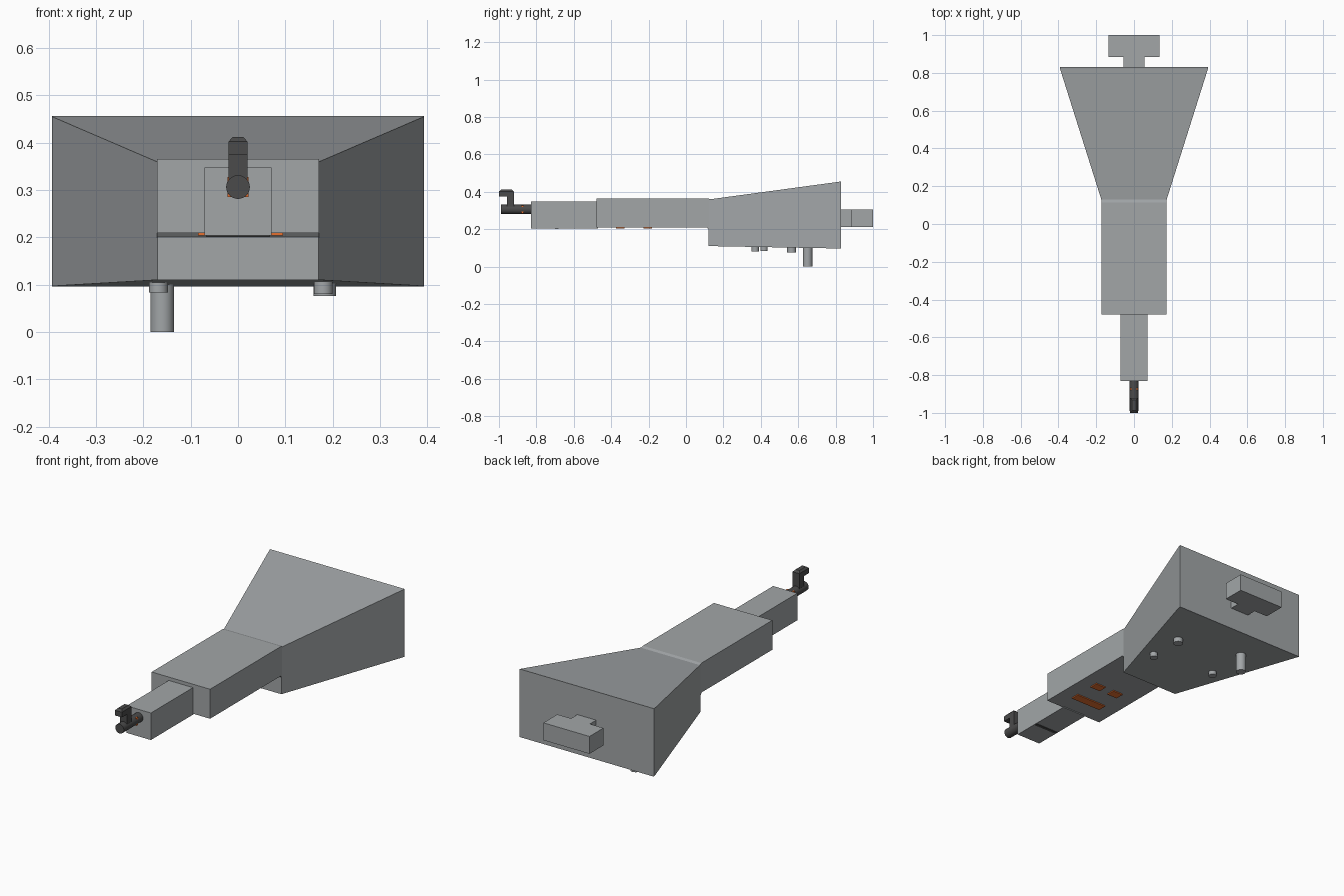
import bpy, bmesh, math
from mathutils import Matrix, Vector

if "Cube" in bpy.data.objects:
    bpy.data.objects.remove(bpy.data.objects["Cube"])


def material(name, rgb):
    m = bpy.data.materials.new(name)
    m.diffuse_color = (*rgb, 1)
    m.use_nodes = True
    m.node_tree.nodes["Principled BSDF"].inputs["Base Color"].default_value = m.diffuse_color
    return m


GREY = material("body_grey", (0.36, 0.38, 0.39))
DARK = material("dark_metal", (0.07, 0.07, 0.07))
ORANGE = material("orange", (0.85, 0.17, 0.03))


def finish(name, bm, mat):
    bmesh.ops.recalc_face_normals(bm, faces=bm.faces)
    me = bpy.data.meshes.new(name)
    bm.to_mesh(me)
    bm.free()
    me.materials.append(mat)
    ob = bpy.data.objects.new(name, me)
    bpy.context.collection.objects.link(ob)
    return ob


def prism(name, pts, vec, mat):
    """Extrude a planar polygon along a vector."""
    bm = bmesh.new()
    face = bm.faces.new([bm.verts.new(p) for p in pts])
    ext = bmesh.ops.extrude_face_region(bm, geom=[face])
    verts = [g for g in ext["geom"] if isinstance(g, bmesh.types.BMVert)]
    bmesh.ops.translate(bm, verts=verts, vec=Vector(vec))
    return finish(name, bm, mat)


def box(name, x0, x1, y0, y1, z0, z1, mat):
    return prism(name, [(x0, y0, z0), (x1, y0, z0), (x1, y1, z0), (x0, y1, z0)],
                 (0, 0, z1 - z0), mat)


def cylinder(name, centre, radius, depth, axis, mat):
    bm = bmesh.new()
    rot = Matrix.Rotation(math.pi / 2, 4, 'X') if axis == 'Y' else Matrix()
    bmesh.ops.create_cone(bm, cap_ends=True, segments=32, radius1=radius, radius2=radius,
                          depth=depth, matrix=Matrix.Translation(centre) @ rot)
    for f in bm.faces:
        f.smooth = len(f.verts) == 4
    for e in bm.edges:
        e.smooth = all(len(f.verts) == 4 for f in e.link_faces)
    return finish(name, bm, mat)


def loft(name, sections, mat):
    """Bridge rectangular sections (half width, y, z0, z1) from front to back."""
    bm = bmesh.new()
    rings = [[bm.verts.new(p) for p in ((-w, y, a), (w, y, a), (w, y, b), (-w, y, b))]
             for w, y, a, b in sections]
    for r, s in zip(rings, rings[1:]):
        for i in range(4):
            j = (i + 1) % 4
            bm.faces.new((r[i], r[j], s[j], s[i]))
    bm.faces.new(rings[0])
    bm.faces.new(rings[-1])
    return finish(name, bm, mat)


# flared rear housing with a narrow straight rim
loft("rear_housing", [(0.17, 0.12, 0.11, 0.359), (0.391, 0.82, 0.097, 0.454),
                      (0.393, 0.83, 0.096, 0.456)], GREY)

# middle body with sloped joints where it meets the housing
side = [(-0.478, 0.209), (0.113, 0.209), (0.122, 0.198), (0.132, 0.198),
        (0.132, 0.36), (0.115, 0.365), (-0.478, 0.365)]
prism("middle_body", [(-0.171, y, z) for y, z in side], (0.342, 0, 0), GREY)

# front body and its thin underside strip
box("front_body", -0.071, 0.071, -0.83, -0.47, 0.204, 0.347, GREY)
box("underside_strip", -0.068, 0.068, -0.70, -0.683, 0.202, 0.206, DARK)

# T-shaped rear handle
tee = [(0.055, 0.82), (0.055, 0.883), (0.135, 0.883), (0.135, 1.0)]
outline = tee + [(-x, y) for x, y in reversed(tee)]
prism("rear_handle", [(x, y, 0.213) for x, y in outline], (0, 0, 0.092), GREY)

# pegs under the housing: x, y, radius, bottom
pegs = [(0.18, 0.37, 0.02, 0.08), (0.183, 0.565, 0.024, 0.076),
        (-0.168, 0.417, 0.02, 0.083), (-0.16, 0.65, 0.025, 0.0)]
for i, (x, y, r, z) in enumerate(pegs):
    cylinder(f"peg_{i + 1}", (x, y, (z + 0.12) / 2), r, 0.12 - z, 'Z', GREY)

# orange plates under the middle body
for name, x0, x1, y0, y1 in (("wide_plate", -0.085, 0.095, -0.375, -0.328),
                             ("small_plate_right", 0.035, 0.095, -0.228, -0.182),
                             ("small_plate_left", -0.077, -0.017, -0.228, -0.182)):
    box(name, x0, x1, y0, y1, 0.2035, 0.211, ORANGE)

# front nozzle with an orange insert whose corners poke out
cylinder("nozzle", (0, -0.905, 0.306), 0.025, 0.17, 'Y', DARK)
box("nozzle_insert", -0.022, 0.022, -0.88, -0.868, 0.285, 0.327, ORANGE)

# upright post and overhanging chamfered head
box("sight_post", -0.02, 0.02, -0.957, -0.92, 0.31, 0.385, DARK)
bm = bmesh.new()
rings = [[bm.verts.new((sx * w, y1 if sy > 0 else y0, z))
          for sx, sy in ((-1, -1), (1, -1), (1, 1), (-1, 1))]
         for w, y0, y1, z in ((0.02, -1.0, -0.92, 0.375), (0.02, -1.0, -0.92, 0.402),
                              (0.011, -0.988, -0.932, 0.412))]
for r, s in zip(rings, rings[1:]):
    for i in range(4):
        bm.faces.new((r[i], r[(i + 1) % 4], s[(i + 1) % 4], s[i]))
bm.faces.new(rings[0])
bm.faces.new(rings[-1])
finish("sight_head", bm, DARK)
